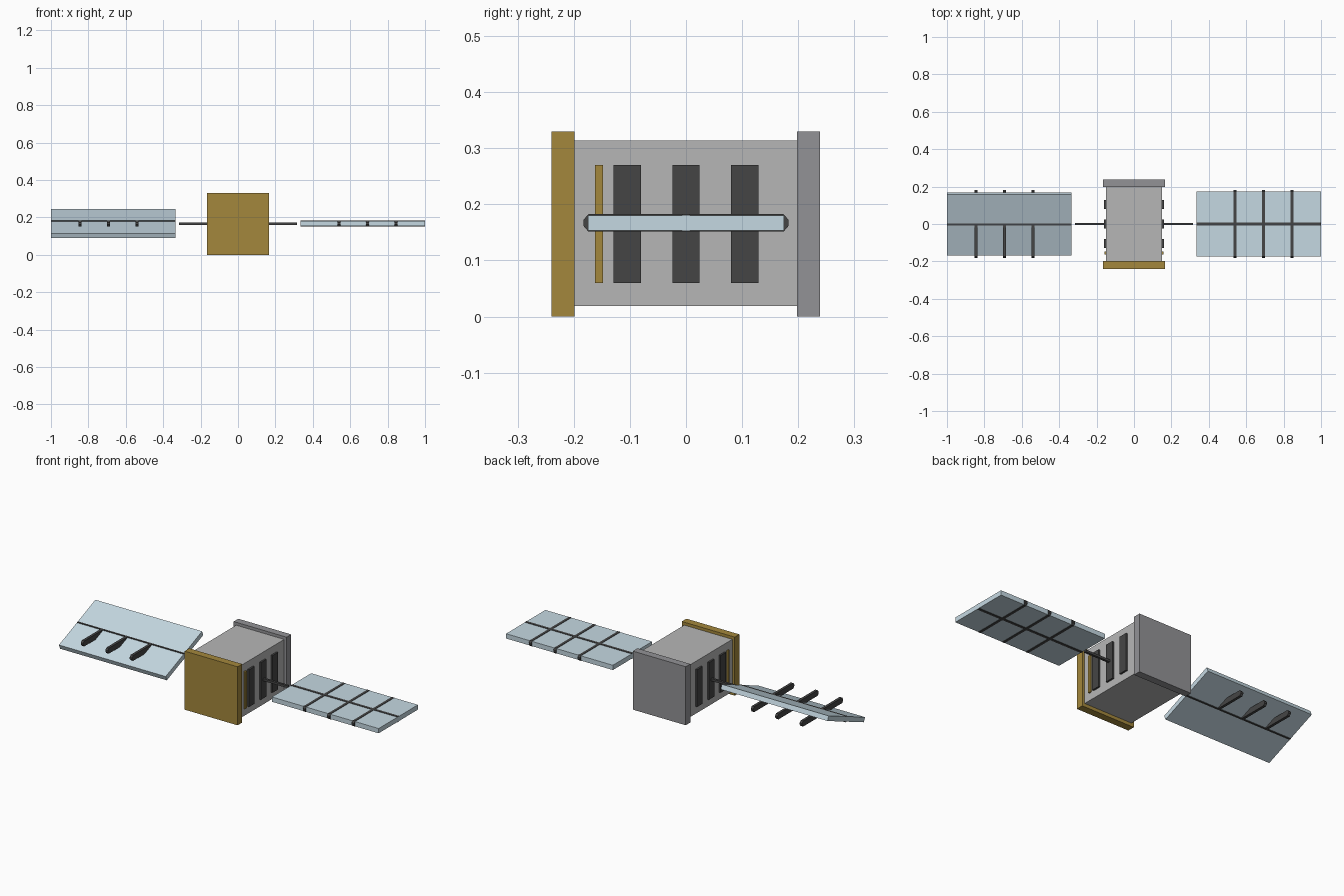
import bpy
import bmesh
import math
from mathutils import Matrix

cube = bpy.data.objects.get("Cube")
if cube:
    bpy.data.objects.remove(cube, do_unlink=True)


def material(name, rgb):
    mat = bpy.data.materials.new(name)
    mat.use_nodes = True
    mat.diffuse_color = (*rgb, 1)
    mat.node_tree.nodes["Principled BSDF"].inputs["Base Color"].default_value = (*rgb, 1)
    return mat


GOLD = material("gold", (0.37, 0.245, 0.045))
BODY = material("light grey", (0.47, 0.47, 0.47))
PLATE = material("mid grey", (0.29, 0.29, 0.305))
DARK = material("charcoal", (0.06, 0.06, 0.06))
CELL = material("pale blue", (0.56, 0.69, 0.76))


def finish(bm, name, mat):
    bmesh.ops.recalc_face_normals(bm, faces=bm.faces)
    mesh = bpy.data.meshes.new(name)
    bm.to_mesh(mesh)
    bm.free()
    mesh.materials.append(mat)
    obj = bpy.data.objects.new(name, mesh)
    bpy.context.collection.objects.link(obj)
    return obj


def box(name, centre, size, mat, tilt=0):
    bm = bmesh.new()
    bmesh.ops.create_cube(bm, size=1, matrix=Matrix.Diagonal((*size, 1)))
    obj = finish(bm, name, mat)
    obj.location = centre
    obj.rotation_euler.x = tilt
    return obj


def rib(name, x, z):
    # Flat bar along y with chamfered tips
    outline = [(-0.183, -0.005), (-0.174, -0.0155), (0.174, -0.0155),
               (0.183, -0.005), (0.183, 0.005), (0.174, 0.0155),
               (-0.174, 0.0155), (-0.183, 0.005)]
    bm = bmesh.new()
    face = bm.faces.new([bm.verts.new((-0.0075, y, h)) for y, h in outline])
    side = bmesh.ops.extrude_face_region(bm, geom=[face])["geom"]
    moved = [v for v in side if isinstance(v, bmesh.types.BMVert)]
    bmesh.ops.translate(bm, verts=moved, vec=(0.015, 0, 0))
    finish(bm, name, DARK).location = (x, 0, z)


AXIS = 0.167

# Main body and end plates
box("body", (0, 0, 0.166), (0.3, 0.4, 0.295), BODY)
box("front_plate", (0, -0.219, 0.165), (0.33, 0.041, 0.33), GOLD)
box("back_plate", (0, 0.218, 0.165), (0.33, 0.041, 0.33), PLATE)

for side, s, tilt in (("left", 1, 0), ("right", -1, math.radians(22))):
    # Side vents and trim strip
    for i, y in enumerate((-0.105, 0, 0.105)):
        box(f"{side}_vent_{i + 1}", (s * 0.152, y, 0.165), (0.016, 0.049, 0.21), DARK)
    box(f"{side}_trim", (s * 0.152, -0.155, 0.165), (0.012, 0.015, 0.21), GOLD)

    # Arm, solar panel, spine and ribs
    box(f"{side}_arm", (s * 0.23, 0, AXIS), (0.17, 0.013, 0.013), DARK)
    box(f"{side}_panel", (s * 0.667, 0, AXIS), (0.666, 0.35, 0.027), CELL, tilt)
    box(f"{side}_spine", (s * 0.667, 0, AXIS), (0.665, 0.015, 0.031), DARK)
    for i, x in enumerate((0.54, 0.692, 0.845)):
        rib(f"{side}_rib_{i + 1}", s * x, AXIS)
